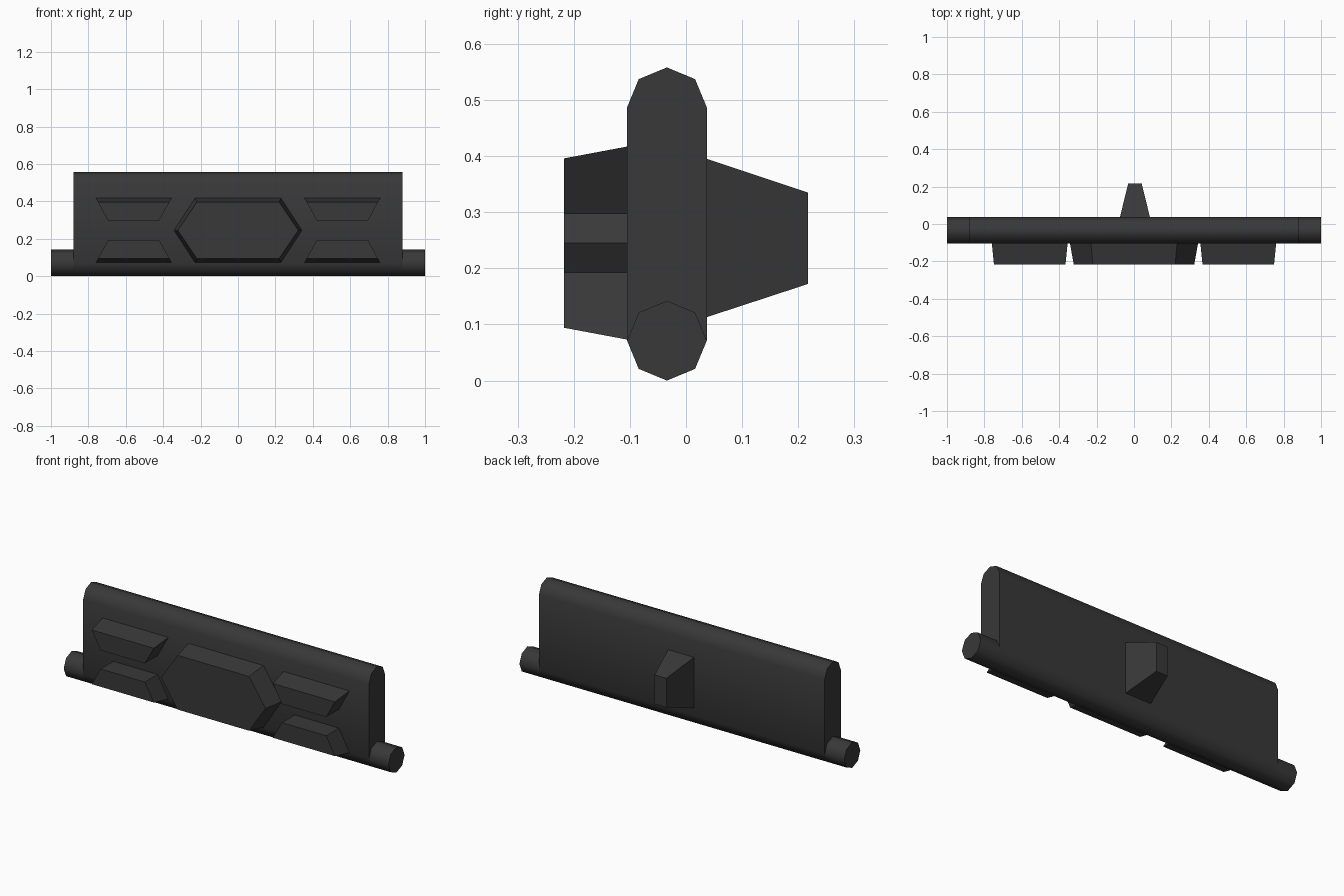
import bpy, bmesh, math

cube = bpy.data.objects.get("Cube")
if cube:
    bpy.data.objects.remove(cube, do_unlink=True)

steel = bpy.data.materials.new("dark_steel")
steel.use_nodes = True
COLOR = (0.04, 0.04, 0.04, 1)
steel.diffuse_color = COLOR
steel.node_tree.nodes["Principled BSDF"].inputs["Base Color"].default_value = COLOR

RADIUS, AXIS_Y = 0.071, -0.034
FRONT, BACK = AXIS_Y - RADIUS, AXIS_Y + RADIUS
PAD_FRONT = -0.217


def loft(name, start, end, smooth=False):
    """Solid between two matching loops of points."""
    bm = bmesh.new()
    a = [bm.verts.new(p) for p in start]
    b = [bm.verts.new(p) for p in end]
    n = len(a)
    bm.faces.new(a)
    bm.faces.new(b[::-1])
    for i in range(n):
        bm.faces.new((a[i], b[i], b[(i + 1) % n], a[(i + 1) % n]))
    bmesh.ops.recalc_face_normals(bm, faces=bm.faces)
    mesh = bpy.data.meshes.new(name)
    bm.to_mesh(mesh)
    bm.free()
    mesh.materials.append(steel)
    obj = bpy.data.objects.new(name, mesh)
    bpy.context.collection.objects.link(obj)
    if smooth:
        bpy.ops.object.select_all(action='DESELECT')
        obj.select_set(True)
        bpy.context.view_layer.objects.active = obj
        bpy.ops.object.shade_smooth_by_angle(angle=math.radians(50))
    return obj


def round_bar(name, x0, x1, top_z):
    """Bar along x with eight-sided rounding; stretched upwards if tall."""
    ring = []
    for i in range(8):
        t = i * math.tau / 8
        y, z = AXIS_Y + RADIUS * math.cos(t), RADIUS * math.sin(t)
        side = abs(math.sin(t)) < 0.01
        tall = top_z > RADIUS
        low, high = (y, RADIUS + z), (y, top_z + z)
        if side and tall:
            ring += [low, high] if y > AXIS_Y else [high, low]
        else:
            ring.append(high if z > 0 else low)
    loft(name, [(x0, y, z) for y, z in ring], [(x1, y, z) for y, z in ring], True)


def at_y(points, y):
    return [(x, y, z) for x, z in points]


# Main plate with rounded top and bottom, and the hinge pin ends
round_bar("main_plate", -0.88, 0.88, 0.487)
for side, sx in (("left", 1), ("right", -1)):
    round_bar(side + "_pin_end", sx * 0.88, sx, RADIUS)


# Central six-sided pad
def hexagon(apex, corner, half):
    mid = 0.245
    return [(-apex, mid), (-corner, mid + half), (corner, mid + half),
            (apex, mid), (corner, mid - half), (-corner, mid - half)]


loft("centre_pad", at_y(hexagon(0.342, 0.23, 0.172), FRONT),
     at_y(hexagon(0.322, 0.22, 0.151), PAD_FRONT))


# Four tapered side pads, mirrored left-right and top-bottom
def trapezoid(sx, sz, inset):
    slide = inset * 0.54
    shape = [(0.76 - slide, 0.172 - inset), (0.355 + slide, 0.172 - inset),
             (0.422, 0.052), (0.695, 0.052)]
    return [(sx * x, 0.245 + sz * z) for x, z in shape]


for side, sx in (("left", 1), ("right", -1)):
    for level, sz in (("upper", 1), ("lower", -1)):
        loft(f"{side}_{level}_pad", at_y(trapezoid(sx, sz, 0), FRONT),
             at_y(trapezoid(sx, sz, 0.021), PAD_FRONT))


# Guide horn on the back
def rectangle(half_x, z0, z1, y):
    cx = 0.005
    return at_y([(cx - half_x, z0), (cx + half_x, z0),
                 (cx + half_x, z1), (cx - half_x, z1)], y)


loft("guide_horn", rectangle(0.08, 0.113, 0.395, BACK),
     rectangle(0.036, 0.172, 0.335, 0.217))
